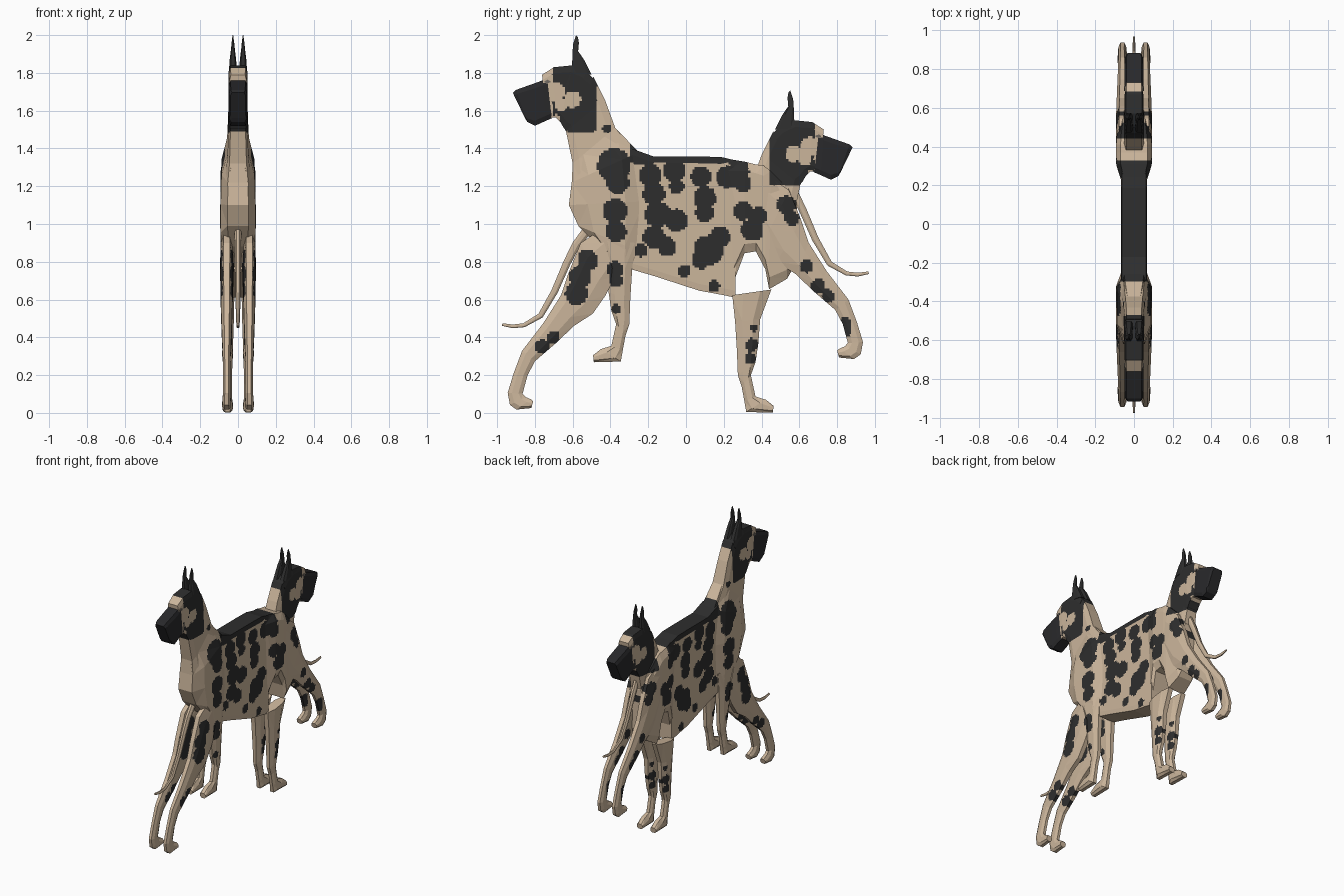
import bpy, bmesh, math
from mathutils import Vector


def material(name, rgb):
    m = bpy.data.materials.new(name)
    m.diffuse_color = (*rgb, 1)
    return m


TAN = material("tan coat", (0.60, 0.465, 0.33))
BLACK = material("black patches", (0.027, 0.027, 0.027))
MUZZLE = material("charcoal muzzle", (0.022, 0.022, 0.024))
EYE = material("grey eye", (0.16, 0.14, 0.12))

# Round blotches (y, z, radius) that merge into the coat pattern
BODY_SPOTS = [
    (-.38, 1.31, .09), (-.36, 1.22, .06), (-.375, 1.07, .065), (-.37, .96, .055), (-.375, .76, .045),
    (-.37, .70, .035), (-.42, 1.505, .025), (-.19, 1.26, .06), (-.17, 1.16, .06), (-.15, 1.05, .07),
    (-.05, 1.02, .06), (-.17, .93, .06), (-.10, .88, .05), (-.24, .86, .035), (-.06, 1.28, .06),
    (-.05, 1.20, .04), (.08, 1.25, .055), (.10, 1.14, .06), (.10, 1.06, .05), (.22, 1.25, .06),
    (.28, 1.28, .055), (.30, 1.21, .045), (.12, .86, .08), (.18, .93, .055), (.08, .81, .05),
    (-.01, .75, .035), (.15, .67, .03), (.30, 1.07, .05), (.38, 1.04, .05), (.35, .97, .06)]
LEG_SPOTS = [
    (.53, 1.10, .05), (.56, 1.03, .04), (.64, .775, .035), (.70, .67, .04), (.75, .62, .035),
    (.84, .47, .035), (.85, .43, .025), (-.52, .81, .055), (-.56, .72, .06), (-.58, .63, .06),
    (-.76, .35, .04), (-.70, .40, .035), (.35, .36, .035), (.34, .29, .03), (.36, .45, .02),
    (-.37, .55, .025)]
FACE_GAPS = [(-.66, 1.63, .035), (-.60, 1.66, .045), (-.69, 1.70, .05), (-.69, 1.56, .02)]


def inside(y, z, spots):
    return any((y - a) ** 2 + (z - b) ** 2 < r * r for a, b, r in spots)


def flip(y, z):
    """High front animal -> low rear-facing animal."""
    return -.985 * y - .021, .985 * z - .263


def unflip(y, z):
    return (-.021 - y) / .985, (z + .263) / .985


def is_black(y, z):
    for a, b in ((y, z), unflip(y, z)):
        if b > 1.49 and a < -.47:                      # masks of the two heads
            return a > -.71 and not inside(a, b, FACE_GAPS)
    if z > 1.32 and -.30 < y < .33:                    # saddle along the back
        return True
    return inside(y, z, BODY_SPOTS) or inside(y, z, LEG_SPOTS)


def loft(name, stations, e=.2, c=.6, x0=0, mat=None, other=False):
    """Octagonal loft. Station: edge point (y,z), opposite point (y,z), half width."""
    bm = bmesh.new()
    for side in ((1, -1) if x0 else (1,)):
        rings = []
        for py, pz, qy, qz, w in stations:
            p, q = (py, pz), (qy, qz)
            if other:
                p, q = flip(*p), flip(*q)
            ring = []
            for t, k in ((0, c), (e, 1), (1 - e, 1), (1, c), (1, -c), (1 - e, -1), (e, -1), (0, -c)):
                ring.append(bm.verts.new((side * x0 + k * w, p[0] + t * (q[0] - p[0]),
                                          p[1] + t * (q[1] - p[1]))))
            rings.append(ring)
        for a, b in zip(rings, rings[1:]):
            for i in range(8):
                j = (i + 1) % 8
                bm.faces.new((a[i], a[j], b[j], b[i]))
        bm.faces.new(rings[0])
        bm.faces.new(rings[-1])
    bmesh.ops.recalc_face_normals(bm, faces=bm.faces)
    if mat is None:                                    # cut into a grid and paint blotches
        bmesh.ops.triangulate(bm, faces=bm.faces)
        for axis in (1, 2):
            lo = min(v.co[axis] for v in bm.verts)
            hi = max(v.co[axis] for v in bm.verts)
            no = Vector((0, axis == 1, axis == 2))
            s = lo + .0061
            while s < hi:
                bmesh.ops.bisect_plane(bm, geom=bm.verts[:] + bm.edges[:] + bm.faces[:],
                                       plane_co=no * s, plane_no=no)
                s += .0127
        for f in bm.faces:
            m = f.calc_center_median()
            f.material_index = int(is_black(m.y, m.z))
    me = bpy.data.meshes.new(name)
    bm.to_mesh(me)
    bm.free()
    for m in ((TAN, BLACK) if mat is None else (mat,)):
        me.materials.append(m)
    ob = bpy.data.objects.new(name, me)
    bpy.context.collection.objects.link(ob)
    return ob


# Shared trunk
loft("torso", [(-.29, 1.40, -.29, .76, .066), (-.17, 1.357, -.17, .725, .066),
               (.07, 1.357, .07, .647, .066), (.185, 1.355, .19, .625, .066),
               (.27, 1.335, .262, .61, .066)], e=.05, c=.95)
loft("front_chest", [(-.60, 1.32, -.375, 1.51, .056), (-.605, 1.22, -.25, 1.38, .088),
                     (-.62, 1.10, -.22, 1.12, .092), (-.57, .99, -.24, .85, .092),
                     (-.46, .88, -.27, .76, .085)], e=.25, c=.6)
loft("rear_chest", [(.22, 1.345, .255, .70, .066), (.31, 1.33, .31, .845, .092),
                    (.37, 1.315, .37, .855, .092), (.41, 1.31, .42, .76, .092),
                    (.45, 1.28, .44, .655, .090), (.54, 1.19, .535, .71, .075),
                    (.587, 1.10, .587, .80, .055)], e=.1, c=.75)

# Tail centre line with radius, turned into loft stations
path = [(.50, 1.26, .025), (.57, 1.17, .022), (.62, 1.07, .02), (.685, .92, .018), (.76, .79, .015),
        (.85, .738, .011), (.91, .732, .010), (.967, .742, .007)]
tail = []
for i, (y, z, r) in enumerate(path):
    a, b = path[max(i - 1, 0)], path[min(i + 1, len(path) - 1)]
    d = math.hypot(b[0] - a[0], b[1] - a[1])
    ny, nz = -(b[1] - a[1]) / d * r, (b[0] - a[0]) / d * r
    tail.append((y + ny, z + nz, y - ny, z - nz, r * .75))

# Parts that occur once for each of the two animals
for label, o in (("high", False), ("low", True)):
    loft(label + "_neck", [(-.645, 1.51, -.49, 1.78, .05), (-.635, 1.49, -.43, 1.66, .05),
                           (-.60, 1.32, -.375, 1.51, .056), (-.605, 1.20, -.27, 1.38, .07)],
         e=.15, c=.8, other=o)
    loft(label + "_head", [(-.49, 1.77, -.62, 1.49, .05), (-.53, 1.81, -.645, 1.505, .05),
                           (-.60, 1.84, -.665, 1.54, .05), (-.70, 1.83, -.69, 1.565, .048),
                           (-.762, 1.79, -.735, 1.56, .044)], e=.12, c=.85, other=o)
    loft(label + "_muzzle", [(-.735, 1.768, -.71, 1.56, .046), (-.76, 1.76, -.745, 1.545, .049),
                             (-.81, 1.742, -.80, 1.52, .049), (-.90, 1.71, -.84, 1.54, .047),
                             (-.917, 1.695, -.852, 1.56, .04)], e=.12, c=.8, mat=MUZZLE, other=o)
    loft(label + "_ears", [(-.605, 1.80, -.50, 1.79, .022), (-.602, 1.87, -.54, 1.87, .017),
                           (-.60, 1.92, -.571, 1.915, .011), (-.597, 1.955, -.567, 1.96, .007),
                           (-.582, 2.0, -.572, 1.99, .002)], x0=.027, mat=BLACK, other=o)
    loft(label + "_eyes", [(-.748, 1.756, -.748, 1.750, .05), (-.735, 1.764, -.735, 1.744, .051),
                           (-.718, 1.757, -.718, 1.750, .051)], c=1, mat=EYE, other=o)
    loft(label + "_front_legs", [(-.48, .93, -.27, .90, .036), (-.42, .77, -.285, .76, .033),
                                 (-.41, .64, -.295, .60, .028), (-.395, .54, -.30, .47, .024),
                                 (-.37, .47, -.32, .41, .022), (-.395, .355, -.335, .33, .023),
                                 (-.45, .338, -.345, .272, .028), (-.492, .305, -.488, .268, .024)],
         e=.28, c=.5, x0=.055, other=o)
    loft(label + "_hind_legs", [(.44, 1.25, .36, 1.0, .03), (.545, 1.18, .41, .90, .034),
                                (.61, 1.02, .48, .80, .032), (.65, .90, .58, .735, .03),
                                (.745, .75, .68, .64, .026), (.86, .60, .79, .545, .021),
                                (.905, .48, .83, .47, .019), (.937, .375, .857, .37, .020),
                                (.925, .31, .84, .352, .022), (.89, .285, .812, .34, .024),
                                (.81, .293, .80, .33, .022)],
         e=.28, c=.5, x0=.06, other=o)
    loft(label + "_tail", tail, e=.3, c=.5, mat=TAN, other=o)
